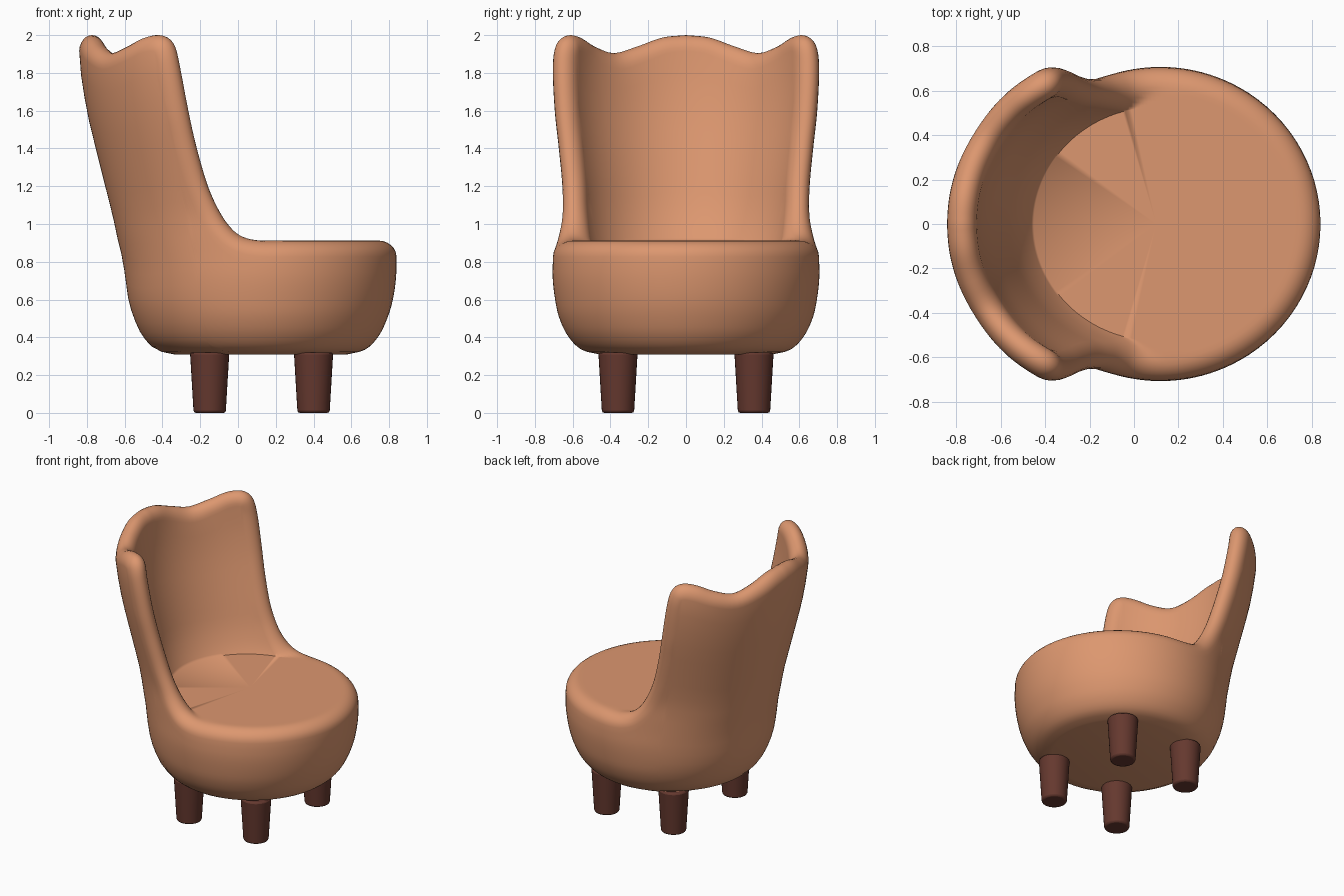
import bpy, bmesh, math
from mathutils import Vector

if "Cube" in bpy.data.objects:
    bpy.data.objects.remove(bpy.data.objects["Cube"])

FLOOR, BOTTOM, RIM = 0.912, 0.31, 0.085


def curve(keys, x):
    """Smooth interpolation through (x, value, value...) keys."""
    x = min(max(x, keys[0][0]), keys[-1][0])
    i = max(k for k in range(len(keys) - 1) if keys[k][0] <= x)
    a, b = keys[i], keys[i + 1]
    p, q = keys[max(i - 1, 0)], keys[min(i + 2, len(keys) - 1)]
    h = b[0] - a[0]
    t = (x - a[0]) / h
    out = []
    for j in range(1, len(a)):
        m0 = (b[j] - p[j]) / (b[0] - p[0]) * h
        m1 = (q[j] - a[j]) / (q[0] - a[0]) * h
        out.append((2*t**3 - 3*t**2 + 1)*a[j] + (t**3 - 2*t**2 + t)*m0
                   + (3*t**2 - 2*t**3)*b[j] + (t**3 - t**2)*m1)
    return out


# outer shape: height, centre x, radius, y factor
OUTER = [(0.31, 0.12, 0.46, 1), (0.33, 0.12, 0.545, 1), (0.40, 0.12, 0.62, 1),
         (0.50, 0.12, 0.67, 1), (0.60, 0.12, 0.70, 0.99), (0.72, 0.12, 0.717, 0.985),
         (0.82, 0.113, 0.726, 0.97), (0.92, 0.10, 0.737, 0.95), (1.05, 0.08, 0.745, 0.935),
         (1.2, 0.05, 0.753, 0.945), (1.4, 0.02, 0.773, 0.96), (1.6, -0.01, 0.79, 0.975),
         (1.85, -0.042, 0.796, 0.99), (2.0, -0.05, 0.79, 0.99)]

# top edge: angle from the back, height
CREST = [(0, 2), (10, 1.987), (21, 1.94), (32, 1.905), (43, 1.94), (52, 1.985), (59, 2),
         (64, 1.98), (67, 1.92), (68.4, 1.8), (69.2, 1.6), (70, 1.4), (72, 1.2),
         (75, 1.06), (79, 0.975), (84, 0.93), (92, FLOOR), (105, FLOOR), (120, FLOOR),
         (140, FLOOR), (160, FLOOR), (180, FLOOR)]
CREST_KEYS = [(i, math.radians(a), z) for i, (a, z) in enumerate(CREST)]


def place(phi, z, t):
    """Point at an angle and height; t runs from outer to inner face."""
    c, r, k = curve(OUTER, z)
    thick = 0.135 + 0.05 * max(0, (1.14 - z) / 0.23) ** 2 if z >= FLOOR else 0.185
    r -= t * thick
    return Vector((c - r * math.cos(phi), r * k * math.sin(phi), z))


# one section per step along the top edge: underside, outside, rounded rim, inside, seat
STEP, N_OUT, N_RIM, N_IN = 5, 20, 12, 14
count = (len(CREST) - 1) * STEP
half, last = [], -1
for s in range(count + 1):
    u = s / STEP
    phi, z = curve(CREST_KEYS, u)
    a, b = curve(CREST_KEYS, u - 0.05), curve(CREST_KEYS, u + 0.05)
    tx, tz = (b[0] - a[0]) * 0.73, b[1] - a[1]
    length = math.hypot(tx, tz)
    nx, nz = tz / length / 0.73, -tx / length
    base = phi + nx * RIM
    base = max(base, last + 0.0005) if 0 < s < count else phi
    last = base
    zb = z + nz * RIM
    pts = []
    for i in range(N_OUT):
        pts.append(place(base, BOTTOM + (zb - BOTTOM) * (i / N_OUT) ** 1.6, 0))
    for i in range(N_RIM + 1):
        ang = math.pi * i / N_RIM
        f = math.sin(ang)
        pz = zb + (z - zb) * f
        t = (1 - math.cos(ang)) / 2
        if t > 0.5:
            pz = max(pz, FLOOR)
        pts.append(place(base + (phi - base) * f, pz, t))
    zi = max(zb, FLOOR)
    for i in range(1, N_IN + 1):
        pts.append(place(base, FLOOR + (zi - FLOOR) * (1 - i / N_IN) ** 1.6, 1))
    half.append(pts)

sections = half + [[Vector((p.x, -p.y, p.z)) for p in sec] for sec in half[-2:0:-1]]

bm = bmesh.new()
grid = [[bm.verts.new(p) for p in sec] for sec in sections]
low = bm.verts.new((0.12, 0, BOTTOM))
top = bm.verts.new((0.10, 0, FLOOR))
for i, sec in enumerate(grid):
    nxt = grid[(i + 1) % len(grid)]
    for j in range(len(sec) - 1):
        bm.faces.new((sec[j], sec[j + 1], nxt[j + 1], nxt[j]))
    bm.faces.new((low, sec[0], nxt[0]))
    bm.faces.new((top, nxt[-1], sec[-1]))
bmesh.ops.remove_doubles(bm, verts=bm.verts, dist=0.0004)
bmesh.ops.recalc_face_normals(bm, faces=bm.faces)
mesh = bpy.data.meshes.new("upholstered_body")
bm.to_mesh(mesh)
bm.free()
body = bpy.data.objects.new("upholstered_body", mesh)
bpy.context.collection.objects.link(body)


def finish(ob, mat, angle):
    ob.data.materials.append(mat)
    bpy.ops.object.select_all(action='DESELECT')
    ob.select_set(True)
    bpy.context.view_layer.objects.active = ob
    bpy.ops.object.shade_smooth_by_angle(angle=math.radians(angle))


leather = bpy.data.materials.new("tan_leather")
leather.diffuse_color = (0.72, 0.31, 0.16, 1)
leather.use_nodes = True
leather.node_tree.nodes["Principled BSDF"].inputs["Base Color"].default_value = leather.diffuse_color
wood = bpy.data.materials.new("dark_wood")
wood.diffuse_color = (0.13, 0.04, 0.028, 1)
wood.use_nodes = True
wood.node_tree.nodes["Principled BSDF"].inputs["Base Color"].default_value = wood.diffuse_color
finish(body, leather, 60)

# four tapered legs
for end, x in (("left", -0.15), ("right", 0.40)):
    for side, y in (("front", -0.36), ("back", 0.36)):
        bpy.ops.mesh.primitive_cone_add(vertices=32, radius1=0.085, radius2=0.104,
                                        depth=0.32, location=(x, y, 0.16))
        leg = bpy.context.object
        leg.name = f"{side}_{end}_leg"
        bev = leg.modifiers.new("soft_edge", 'BEVEL')
        bev.width, bev.segments = 0.012, 2
        finish(leg, wood, 40)
